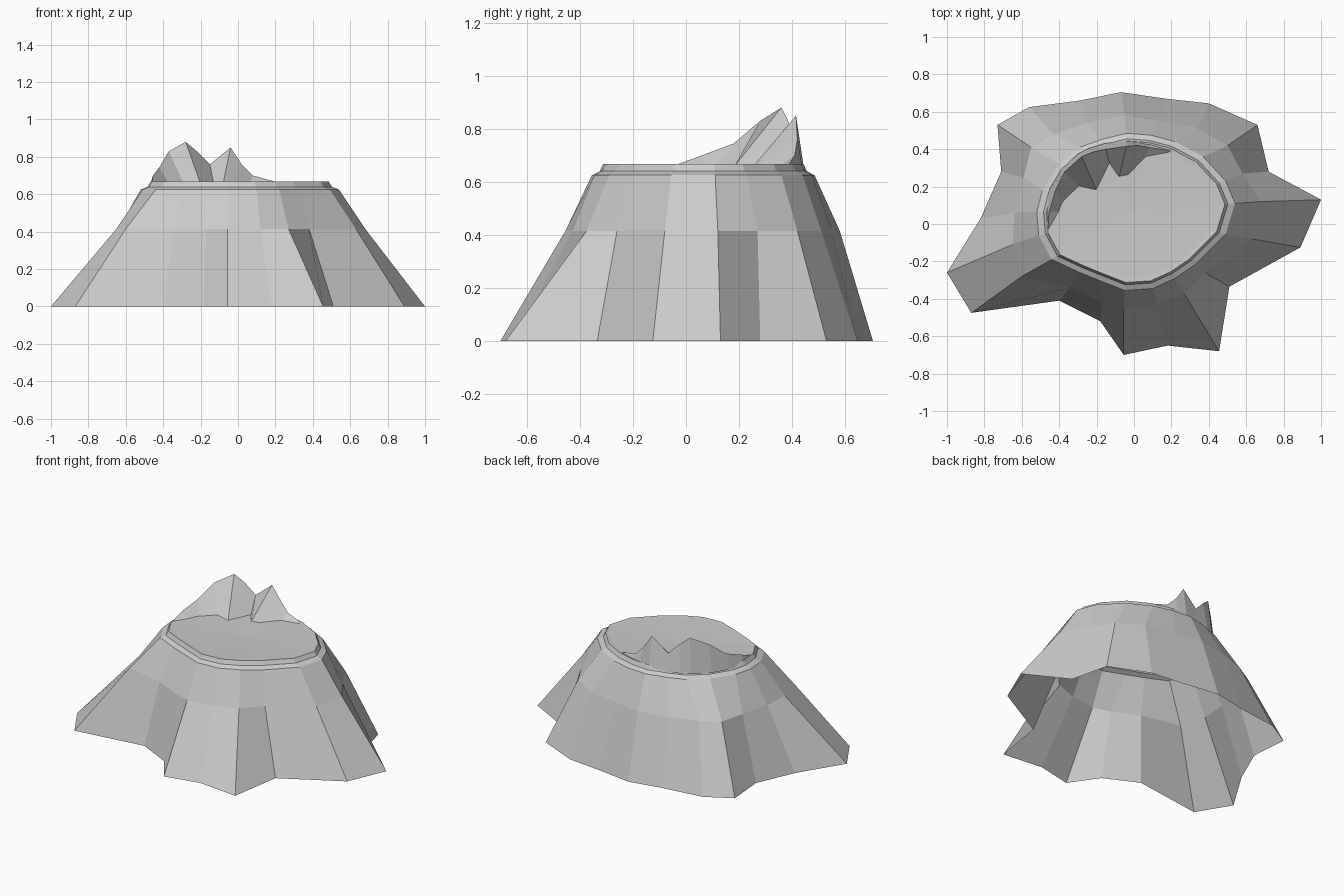
import bpy

def make_object(name, verts, faces):
    mesh = bpy.data.meshes.new(name)
    mesh.from_pydata(verts, [], faces)
    mesh.update()
    obj = bpy.data.objects.new(name, mesh)
    bpy.context.collection.objects.link(obj)
    return obj

def bridge(rows, n, closed):
    # quads between successive rows of n points
    count = n if closed else n - 1
    return [(r * n + i, r * n + (i + 1) % n, (r + 1) * n + (i + 1) % n, (r + 1) * n + i)
            for r in range(rows - 1) for i in range(count)]

# Mountain outlines, counter-clockwise from +x
foot = [(1.0, .13), (.72, .28), (.66, .53), (.40, .645), (.17, .67), (-.07, .705), (-.29, .66),
        (-.56, .625), (-.73, .53), (-.71, .28), (-.82, .03), (-1.0, -.26), (-.87, -.475),
        (-.40, -.41), (-.18, -.52), (-.055, -.70), (.18, -.65), (.455, -.68), (.51, -.335), (.89, -.125)]
waist = [(.68, .12), (.58, .27), (.50, .42), (.34, .51), (.14, .55), (-.05, .58), (-.25, .54),
         (-.43, .48), (-.55, .41), (-.59, .25), (-.64, .06), (-.65, -.11), (-.60, -.28),
         (-.34, -.34), (-.17, -.42), (-.055, -.455), (.12, -.43), (.27, -.375), (.38, -.26), (.63, -.08)]
rim = [(.54, .11), (.49, .23), (.37, .36), (.22, .44), (.09, .475), (-.04, .485), (-.18, .45),
       (-.29, .41), (-.40, .32), (-.49, .18), (-.52, .065), (-.51, -.06), (-.44, -.19),
       (-.30, -.255), (-.19, -.30), (-.05, -.355), (.10, -.345), (.22, -.29), (.33, -.215), (.49, -.055)]

def inset(ring, s, cy=.07):
    return [(x * s, cy + (y - cy) * s) for x, y in ring]

# Mountain body: open-bottomed slopes, stepped rim and shallow plateau
levels = [(foot, 0), (waist, .415), (rim, .625), (inset(rim, .93), .64),
          (inset(rim, .90), .667), (inset(rim, .85), .665), (inset(rim, .45), .66)]
verts = [(x, y, z) for ring, z in levels for x, y in ring]
n = len(foot)
faces = bridge(len(levels), n, True)
verts.append((0, .07, .655))
last = (len(levels) - 1) * n
faces += [(last + i, last + (i + 1) % n, len(verts) - 1) for i in range(n)]
make_object("mountain", verts, faces)

# Crags: jagged crest along the back-left rim with an inner and outer toe
crest = [(-.46, -.03, .667), (-.455, .06, .70), (-.42, .18, .745), (-.37, .28, .83), (-.28, .36, .88),
         (-.22, .385, .83), (-.15, .40, .76), (-.04, .415, .85), (.02, .42, .76), (.08, .41, .70), (.20, .39, .667)]
inner = [(-.44, -.03), (-.39, .07), (-.37, .12), (-.29, .20), (-.20, .18), (-.17, .24),
         (-.13, .32), (-.08, .25), (-.03, .26), (.06, .35), (.18, .37)]
outer = [(-.465, -.03), (-.47, .07), (-.45, .19), (-.39, .29), (-.30, .375),
         (-.24, .405), (-.16, .43), (-.04, .445), (.03, .44), (.09, .43), (.20, .40)]
verts = [(x, y, .655) for x, y in inner] + crest + [(x, y, .65) for x, y in outer]
faces = [tuple(reversed(f)) for f in bridge(3, len(crest), False)]
crags = make_object("crags", verts, faces)
# orient the crag faces upward
up = sum(p.normal.z for p in crags.data.polygons)
if up < 0:
    crags.data.flip_normals()
